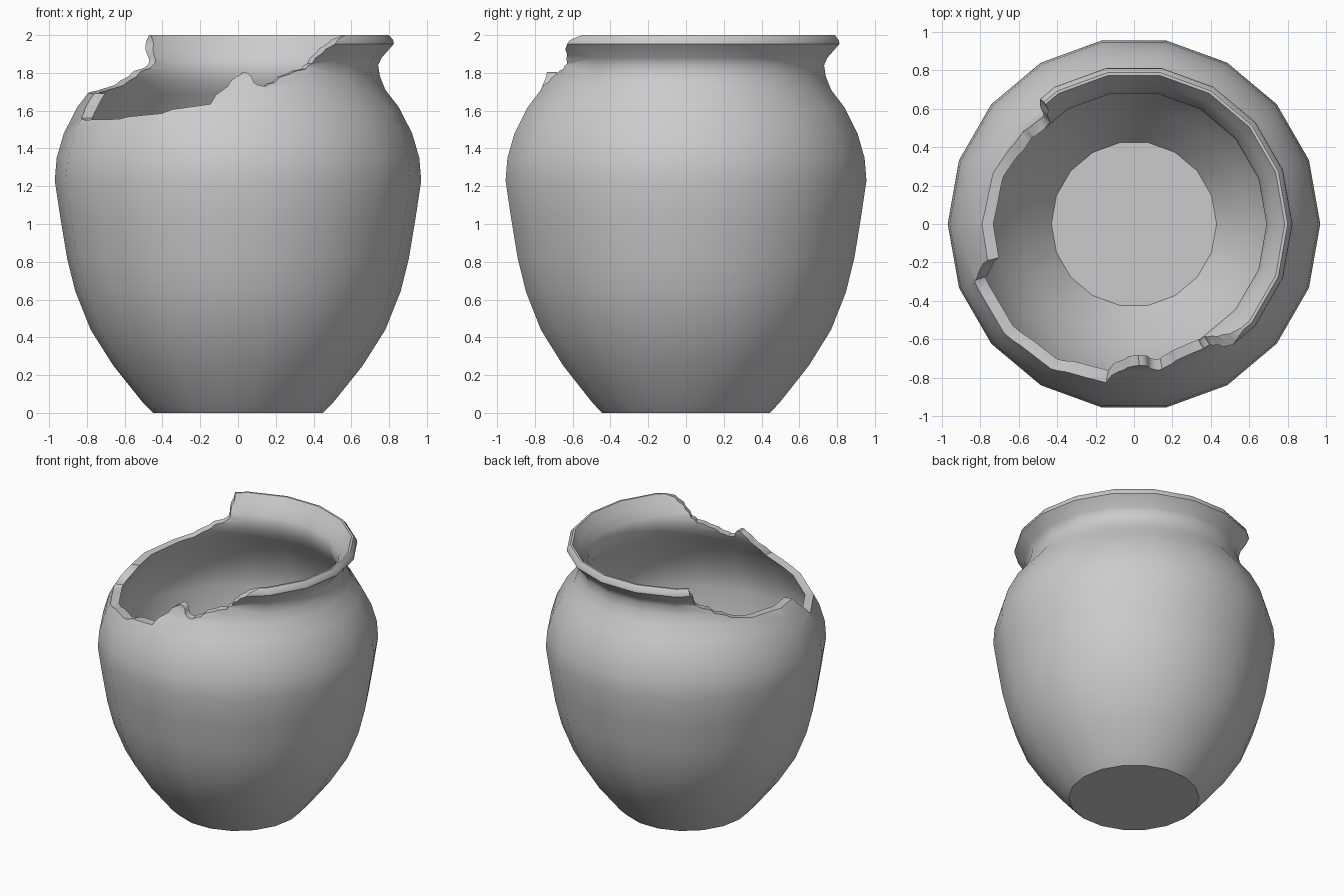
import bpy, bmesh, math

if "Cube" in bpy.data.objects:
    bpy.data.objects.remove(bpy.data.objects["Cube"])

SIDES = 18

# Wall profile (radius, z): outside from base to rim, then inside back to the floor
PROFILE = [
    (0.45, 0.0), (0.50, 0.05), (0.66, 0.25), (0.78, 0.44), (0.86, 0.64),
    (0.905, 0.82), (0.94, 1.03), (0.97, 1.23), (0.96, 1.35), (0.922, 1.48),
    (0.85, 1.62), (0.78, 1.71), (0.752, 1.78), (0.742, 1.84), (0.76, 1.88),
    (0.825, 1.953), (0.822, 1.972), (0.80, 2.0), (0.785, 2.0),
    (0.745, 1.94), (0.70, 1.87), (0.69, 1.82), (0.70, 1.76), (0.735, 1.69),
    (0.805, 1.59), (0.872, 1.46), (0.91, 1.34), (0.92, 1.23), (0.89, 1.03),
    (0.855, 0.82), (0.81, 0.65), (0.73, 0.46), (0.61, 0.27), (0.43, 0.04),
]

# Broken edge (angle in degrees counter-clockwise from +x, height)
BREAK = [
    (125, 2.1), (126.5, 2.0), (127, 1.95), (129, 1.9), (130, 1.85), (138, 1.81),
    (146, 1.76), (158, 1.715), (175, 1.70), (194, 1.69), (197, 1.62),
    (199.5, 1.56), (203, 1.55), (224, 1.555), (242, 1.585), (260, 1.635),
    (266, 1.73), (270, 1.785), (272, 1.805), (274, 1.80), (276, 1.76),
    (278, 1.735), (281, 1.73), (285, 1.75), (292, 1.795), (299, 1.82),
    (302, 1.85), (305, 1.90), (309, 1.95), (316, 2.0), (318, 2.1),
]


def polar(r, deg, z):
    a = math.radians(deg)
    return (r * math.cos(a), r * math.sin(a), z)


def make_object(name, bm):
    bmesh.ops.recalc_face_normals(bm, faces=bm.faces[:])
    mesh = bpy.data.meshes.new(name)
    bm.to_mesh(mesh)
    bm.free()
    obj = bpy.data.objects.new(name, mesh)
    bpy.context.collection.objects.link(obj)
    return obj


# Jar: lathed double wall with flat base and inner floor
bm = bmesh.new()
rings = [[bm.verts.new(polar(r, 360 * i / SIDES, z)) for i in range(SIDES)]
         for r, z in PROFILE]
for low, high in zip(rings, rings[1:]):
    for i in range(SIDES):
        j = (i + 1) % SIDES
        bm.faces.new((low[i], low[j], high[j], high[i]))
bm.faces.new(rings[0])
bm.faces.new(rings[-1])
jar = make_object("broken_jar", bm)

# Cutter: curved block above the broken edge
bm = bmesh.new()
cols = [[bm.verts.new(polar(r, a, h)) for r, h in
         ((0.4, z), (1.2, z), (1.2, 2.5), (0.4, 2.5))] for a, z in BREAK]
for a, b in zip(cols, cols[1:]):
    for i in range(4):
        j = (i + 1) % 4
        bm.faces.new((a[i], a[j], b[j], b[i]))
bm.faces.new(cols[0])
bm.faces.new(cols[-1])
bmesh.ops.triangulate(bm, faces=bm.faces[:])
cutter = make_object("break_cutter", bm)
cutter.hide_render = True

# Break away the rim and shoulder
mod = jar.modifiers.new("break", 'BOOLEAN')
mod.operation = 'DIFFERENCE'
mod.solver = 'EXACT'
mod.object = cutter
bpy.context.view_layer.objects.active = jar
jar.select_set(True)
bpy.ops.object.modifier_apply(modifier=mod.name)
bpy.data.objects.remove(cutter)

# Smooth walls, crisp rim, base and break
bpy.ops.object.shade_smooth_by_angle(angle=math.radians(40))
